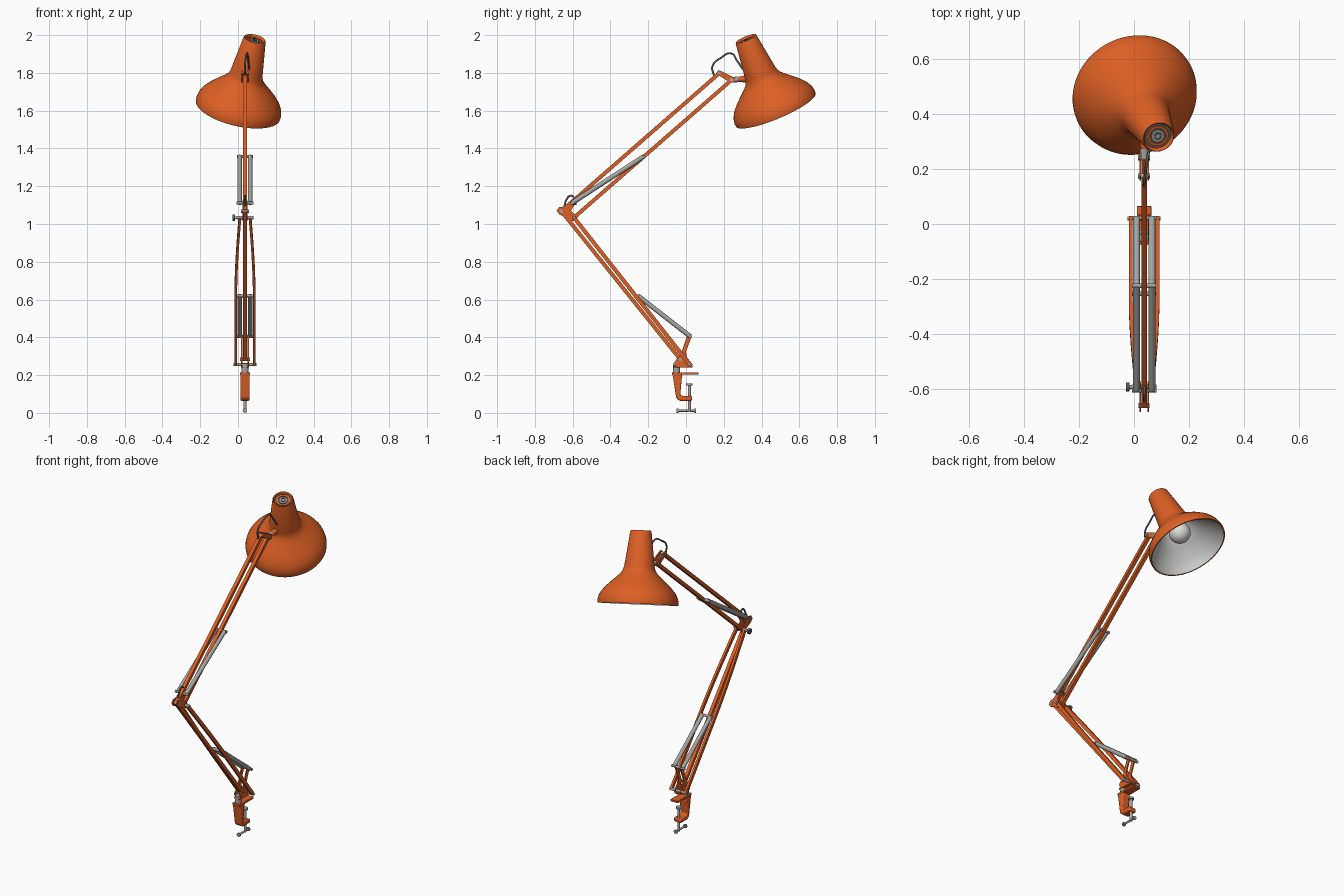
import bpy, bmesh, math
from mathutils import Vector, Matrix

if "Cube" in bpy.data.objects:
    bpy.data.objects.remove(bpy.data.objects["Cube"])


def material(name, rgb, rough=0.5):
    m = bpy.data.materials.new(name)
    m.use_nodes = True
    col = (*rgb, 1)
    m.diffuse_color = col
    b = m.node_tree.nodes["Principled BSDF"]
    b.inputs["Base Color"].default_value = col
    b.inputs["Roughness"].default_value = rough
    return m


ORANGE = material("orange paint", (0.72, 0.115, 0.018))
WHITE = material("shade lining", (0.58, 0.58, 0.57))
METAL = material("brushed metal", (0.38, 0.38, 0.37))
DARK = material("dark metal", (0.12, 0.12, 0.12))
GLASS = material("bulb glass", (0.72, 0.72, 0.7))
X0 = 0.037          # plane of the arm


def finish(name, bm, *mats):
    bmesh.ops.recalc_face_normals(bm, faces=bm.faces[:])
    me = bpy.data.meshes.new(name)
    bm.to_mesh(me)
    bm.free()
    for m in mats:
        me.materials.append(m)
    ob = bpy.data.objects.new(name, me)
    bpy.context.collection.objects.link(ob)
    bpy.ops.object.select_all(action='DESELECT')
    ob.select_set(True)
    bpy.context.view_layer.objects.active = ob
    bpy.ops.object.shade_smooth_by_angle(angle=math.radians(35))
    return ob


def at(dx, p):
    """Point in the arm plane (y, z), shifted sideways by dx."""
    return Vector((X0 + dx, p[0], p[1]))


def rod(name, a, b, r, mat, r2=None, n=16):
    a, b = Vector(a), Vector(b)
    bm = bmesh.new()
    rot = (b - a).to_track_quat('Z', 'Y').to_matrix().to_4x4()
    bmesh.ops.create_cone(bm, cap_ends=True, segments=n, radius1=r, radius2=r2 or r,
                          depth=(b - a).length,
                          matrix=Matrix.Translation((a + b) / 2) @ rot)
    return finish(name, bm, mat)


def pin(name, p, half, r, mat=METAL):
    return rod(name, at(-half, p), at(half, p), r, mat)


def bar(name, pts, w, t, mat=ORANGE):
    """Rectangular bar through points, w wide in x and t thick."""
    bm = bmesh.new()
    d = pts[-1] - pts[0]
    nrm = Vector((0, -d.z, d.y)).normalized() * t / 2
    side = Vector((w / 2, 0, 0))
    rings = [[bm.verts.new(p + o) for o in (side + nrm, nrm - side, -side - nrm, side - nrm)]
             for p in pts]
    for r, s in zip(rings, rings[1:]):
        for i in range(4):
            j = (i + 1) % 4
            bm.faces.new((r[i], r[j], s[j], s[i]))
    bm.faces.new(rings[0])
    bm.faces.new(rings[-1])
    return finish(name, bm, mat)


def plate(name, outline, w, dx=0, mat=ORANGE, bevel=0.003):
    """Outline in (y, z) extruded sideways."""
    bm = bmesh.new()
    f = bm.faces.new([bm.verts.new(at(dx - w / 2, p)) for p in outline])
    ext = bmesh.ops.extrude_face_region(bm, geom=[f])["geom"]
    bmesh.ops.translate(bm, vec=(w, 0, 0),
                        verts=[v for v in ext if isinstance(v, bmesh.types.BMVert)])
    ob = finish(name, bm, mat)
    if bevel:
        mod = ob.modifiers.new("soft edges", 'BEVEL')
        mod.width, mod.segments = bevel, 2
    return ob


def lathe(name, profile, mats, matrix, inner_from=None, n=64):
    bm = bmesh.new()
    rings = []
    for r, h in profile:
        if r == 0:
            rings.append([bm.verts.new((0, 0, h))] * n)
        else:
            rings.append([bm.verts.new((r * math.cos(k * math.tau / n),
                                        r * math.sin(k * math.tau / n), h)) for k in range(n)])
    for s, (a, b) in enumerate(zip(rings, rings[1:])):
        for i in range(n):
            j = (i + 1) % n
            f = bm.faces.new(list(dict.fromkeys((a[i], a[j], b[j], b[i]))))
            f.material_index = int(inner_from is not None and s >= inner_from)
    bm.transform(matrix)
    return finish(name, bm, *mats)


def cable(name, pts, r, mat=DARK):
    cu = bpy.data.curves.new(name, 'CURVE')
    cu.dimensions = '3D'
    cu.bevel_depth, cu.bevel_resolution, cu.use_fill_caps = r, 2, True
    sp = cu.splines.new('BEZIER')
    sp.bezier_points.add(len(pts) - 1)
    for b, p in zip(sp.bezier_points, pts):
        b.co = p
        b.handle_left_type = b.handle_right_type = 'AUTO'
    cu.materials.append(mat)
    ob = bpy.data.objects.new(name, cu)
    bpy.context.collection.objects.link(ob)


# Joint positions in the arm plane (y, z)
elbow_front, elbow_rear = (-0.66, 1.068), (-0.593, 1.034)
base_front, base_rear = (-0.03, 0.283), (0.02, 0.256)
head_front, head_rear = (0.175, 1.797), (0.242, 1.763)
spring_low, spring_mid = (0.022, 0.405), (-0.254, 0.62)
spring_elbow, spring_top = (-0.605, 1.11), (-0.225, 1.357)

# Clamp
plate("clamp_body", [(-0.072, 0.21), (-0.02, 0.21), (-0.03, 0.1), (-0.022, 0.09), (0.032, 0.09),
                     (0.032, 0.064), (-0.036, 0.064), (-0.052, 0.08)], 0.05, bevel=0.006)
plate("clamp_top_plate", [(-0.074, 0.202), (0.066, 0.202), (0.066, 0.215), (-0.074, 0.215)], 0.052)
rod("clamp_screw", at(0, (0.018, 0.006)), at(0, (0.018, 0.152)), 0.008, METAL)
rod("clamp_pad", at(0, (0.018, 0.145)), at(0, (0.018, 0.156)), 0.017, METAL)
rod("clamp_handle", at(0, (-0.045, 0.012)), at(0, (0.048, 0.012)), 0.006, METAL)
for e in (-0.045, 0.048):
    rod("handle_end", at(0, (e - 0.004, 0.012)), at(0, (e + 0.004, 0.012)), 0.012, METAL)
rod("swivel_post", at(0, (-0.05, 0.21)), at(0, (-0.05, 0.262)), 0.019, METAL)

# Base bracket
for s in (-1, 1):
    plate("base_bracket", [(0.008, 0.414), (0.032, 0.408), (0.0, 0.325), (0.004, 0.295),
                           (0.036, 0.255), (0.026, 0.243), (-0.05, 0.243), (-0.062, 0.27),
                           (-0.03, 0.305)], 0.007, s * 0.018, bevel=0)
plate("bracket_floor", [(-0.066, 0.24), (0.034, 0.24), (0.034, 0.25), (-0.066, 0.25)], 0.043)
pin("base_front_pin", base_front, 0.026, 0.009)
pin("base_rear_pin", base_rear, 0.06, 0.008)

# Lower arm: one straight bar and two bowed side bars
bar("lower_front_bar", [at(0, elbow_front), at(0, base_front)], 0.021, 0.02)
for s in (-1, 1):
    pts = []
    for i in range(13):
        t = i / 12
        spread = 0.027 + 0.022 * math.sin(min(t / 0.55, 1) * math.pi / 2)
        pts.append(at(s * spread, elbow_rear).lerp(at(s * spread, base_rear), t))
    bar("lower_side_bar", pts, 0.014, 0.021)

# Upper arm
bar("upper_front_bar", [at(0, elbow_front), at(0, head_front)], 0.021, 0.02)
bar("upper_rear_bar", [at(0, elbow_rear), at(0, head_rear)], 0.021, 0.02)

# Elbow
for s in (-1, 1):
    plate("elbow_plate", [(-0.685, 1.07), (-0.672, 1.09), (-0.645, 1.092), (-0.59, 1.125),
                          (-0.583, 1.112), (-0.61, 1.07), (-0.574, 1.04), (-0.578, 1.02),
                          (-0.6, 1.016), (-0.672, 1.052)], 0.005, s * 0.0145, bevel=0)
pin("elbow_front_pin", elbow_front, 0.02, 0.009)
pin("elbow_rear_pin", elbow_rear, 0.044, 0.009)
rod("elbow_knob_stem", at(-0.055, elbow_rear), at(-0.04, elbow_rear), 0.007, METAL)
rod("elbow_knob", at(-0.066, elbow_rear), at(-0.053, elbow_rear), 0.017, DARK)
cable("elbow_cable", [at(0, p) for p in ((-0.645, 1.085), (-0.632, 1.13), (-0.61, 1.15),
                                         (-0.59, 1.135), (-0.585, 1.1))], 0.005)

# Spring pairs
for label, a, b in (("lower", spring_low, spring_mid), ("upper", spring_elbow, spring_top)):
    for s in (-1, 1):
        rod(label + "_spring", at(s * 0.028, a), at(s * 0.028, b), 0.0125, METAL)
    pin(label + "_spring_start_pin", a, 0.045, 0.008)
    pin(label + "_spring_end_pin", b, 0.043, 0.008)

# Head bracket
for s in (-1, 1):
    plate("head_plate", [(0.158, 1.797), (0.172, 1.814), (0.19, 1.808), (0.262, 1.772),
                         (0.258, 1.75), (0.235, 1.748)], 0.006, s * 0.0145, bevel=0)
pin("head_front_pin", head_front, 0.022, 0.009)
pin("head_rear_pin", head_rear, 0.022, 0.01)
rod("head_joint", at(0, (0.245, 1.763)), at(0, (0.275, 1.766)), 0.015, METAL)
rod("shade_arm", at(0, (0.27, 1.765)), at(0, (0.34, 1.77)), 0.013, ORANGE, r2=0.022)

# Shade, turned about its tilted axis
axis = Vector((0.213, -0.379, 0.9)).normalized()
tilt = Matrix.Translation((0, 0.475, 1.605)) @ axis.to_track_quat('Z', 'Y').to_matrix().to_4x4()
outer = [(0, 0.4), (0.05, 0.4), (0.052, 0.413), (0.056, 0.418), (0.06, 0.412), (0.086, 0.215),
         (0.091, 0.196), (0.101, 0.178), (0.118, 0.16), (0.15, 0.131), (0.185, 0.098),
         (0.212, 0.066), (0.225, 0.04), (0.23, 0.015), (0.229, 0)]
inner = [(0.222, 0), (0.221, 0.02), (0.204, 0.063), (0.145, 0.125), (0.095, 0.172),
         (0.08, 0.21), (0.06, 0.35), (0, 0.35)]
lathe("shade", outer + inner, (ORANGE, WHITE), tilt, inner_from=len(outer))

# Vented cap, lamp holder and bulb
for name, r0, r1, h, mat in (("vent_disc", 0, 0.048, 0.403, DARK),
                             ("vent_ring", 0.03, 0.04, 0.408, ORANGE),
                             ("cap_disc", 0, 0.024, 0.41, METAL),
                             ("cap_ring", 0.009, 0.014, 0.414, DARK)):
    ring = [(r0, 0.399), (r0, h), (r1, h), (r1, 0.399)]
    lathe(name, ring if r0 else ring[1:], (mat,), tilt, n=32)
lathe("lamp_holder", [(0, 0.35), (0.028, 0.35), (0.028, 0.2), (0, 0.2)], (WHITE,), tilt, n=24)
bulb = [(0.062 * math.sin(a), 0.115 - 0.062 * math.cos(a))
        for a in (math.pi * k / 20 for k in range(1, 17))]
lathe("bulb", [(0, 0.053)] + bulb + [(0.026, 0.21), (0, 0.21)], (GLASS,), tilt, n=32)

# Lamp cable
cable("head_cable", [at(dx, p) for dx, p in ((0, (0.15, 1.78)), (0, (0.14, 1.835)),
                                             (0.004, (0.185, 1.88)), (0.012, (0.24, 1.903)),
                                             (0.018, (0.27, 1.865)), (0.022, (0.3, 1.82)))], 0.005)
